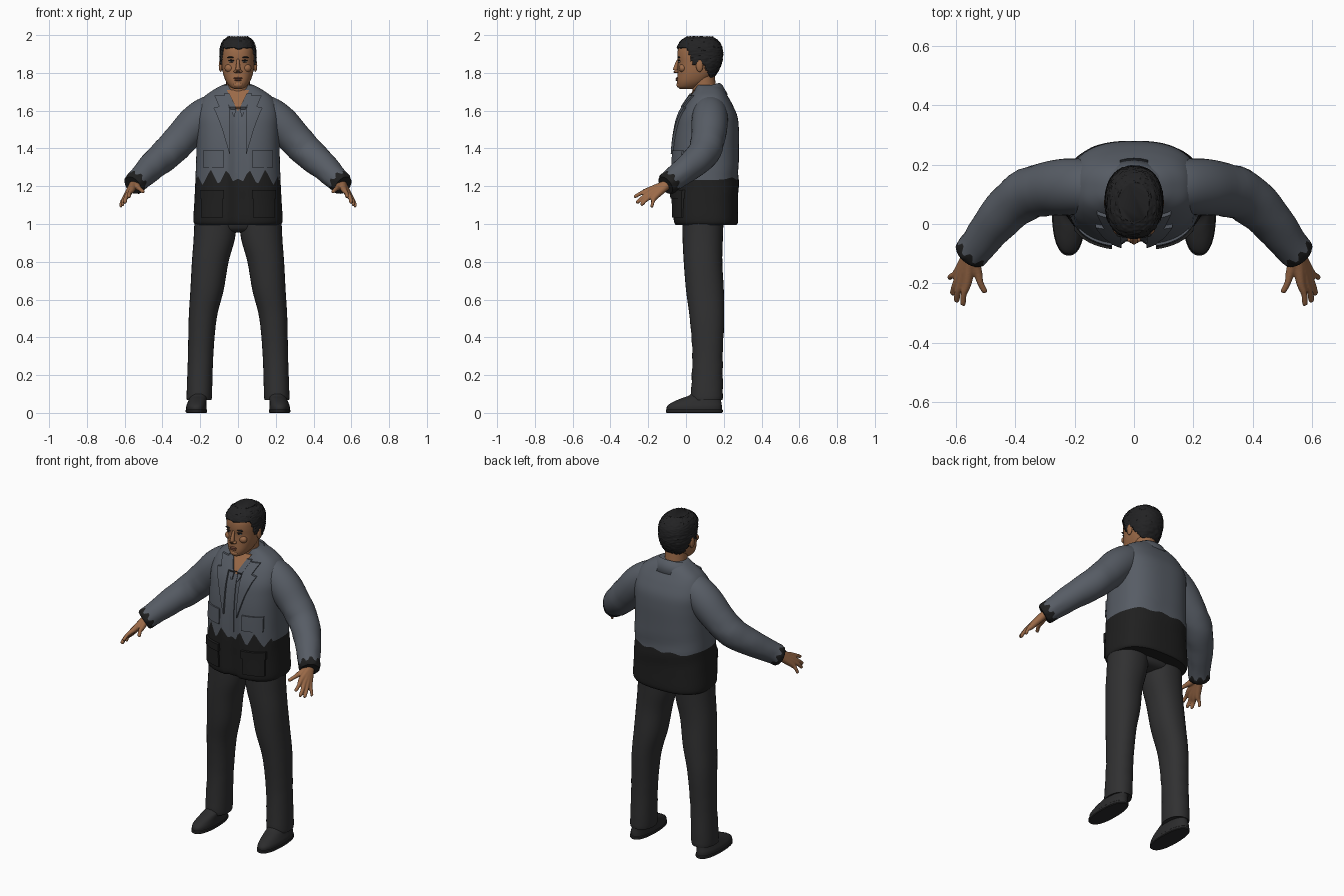
import bpy, bmesh, math, random
from mathutils import Vector

random.seed(4)
if "Cube" in bpy.data.objects:
    bpy.data.objects.remove(bpy.data.objects["Cube"])


def material(name, r, g, b):
    m = bpy.data.materials.new(name)
    m.use_nodes = True
    m.diffuse_color = (r, g, b, 1)
    m.node_tree.nodes["Principled BSDF"].inputs["Base Color"].default_value = (r, g, b, 1)
    return m


GREY = material("jacket grey", .095, .108, .13)
BLACK = material("jacket black", .014, .014, .014)
TROUSER = material("trouser charcoal", .03, .03, .031)
SHOE = material("shoe charcoal", .025, .025, .026)
SKIN = material("skin brown", .33, .145, .065)
LIP = material("lip brown", .2, .075, .045)
HAIR = material("hair black", .016, .016, .017)
EYE = material("eye white", .4, .36, .32)


def finish(name, bm, mats, angle=50):
    bmesh.ops.recalc_face_normals(bm, faces=bm.faces)
    me = bpy.data.meshes.new(name)
    bm.to_mesh(me)
    bm.free()
    for m in mats:
        me.materials.append(m)
    me.shade_smooth()
    me.set_sharp_from_angle(angle=math.radians(angle))
    ob = bpy.data.objects.new(name, me)
    bpy.context.collection.objects.link(ob)
    return ob


def smooth_keys(keys, steps=5):
    # Catmull-Rom interpolation through rows of numbers
    out = []
    for i in range(len(keys) - 1):
        rows = [keys[max(0, min(len(keys) - 1, i + k))] for k in (-1, 0, 1, 2)]
        for s in range(steps):
            t = s / steps
            out.append([b + .5 * t * (c - a + t * (2*a - 5*b + 4*c - d + t * (3*(b - c) + d - a)))
                        for a, b, c, d in zip(*rows)])
    return out + [list(keys[-1])]


def oval(row, segs=32, n=2.3):
    z, cx, hw, yf, yb = row
    pts = []
    for j in range(segs):
        c, s = math.cos(math.tau * j / segs), math.sin(math.tau * j / segs)
        pts.append(Vector((cx + hw * math.copysign(abs(c) ** (2 / n), c),
                           (yf + yb) / 2 + (yb - yf) / 2 * math.copysign(abs(s) ** (2 / n), s), z)))
    return pts


def skin_rings(bm, rings, split=0, caps=True):
    # faces before ring number split get the second material
    vs = [[bm.verts.new(p) for p in r] for r in rings]
    n = len(vs[0])
    for i in range(len(vs) - 1):
        for j in range(n):
            f = bm.faces.new((vs[i][j], vs[i][(j+1) % n], vs[i+1][(j+1) % n], vs[i+1][j]))
            f.material_index = int(i < split)
    if caps:
        for i in (0, -1):
            bm.faces.new(vs[i]).material_index = int(i == 0 and split > 0)


def loft(name, rings, mats, split=0, angle=50):
    bm = bmesh.new()
    skin_rings(bm, rings, split)
    return finish(name, bm, mats, angle)


def tube_rings(keys, segs=16, steps=4):
    rows = smooth_keys(keys, steps)
    pts = [Vector(r[:3]) for r in rows]
    out = []
    for i, p in enumerate(pts):
        d = pts[min(i + 1, len(pts) - 1)] - pts[max(i - 1, 0)]
        q = d.to_track_quat('Z', 'Y')
        out.append([p + q @ Vector((math.cos(a) * rows[i][3], math.sin(a) * rows[i][3], 0))
                    for a in (math.tau * j / segs for j in range(segs))])
    return out


def ball(name, loc, scale, mat):
    bm = bmesh.new()
    bmesh.ops.create_uvsphere(bm, u_segments=16, v_segments=10, radius=1)
    for v in bm.verts:
        v.co = Vector(a * s + l for a, s, l in zip(v.co, scale, loc))
    return finish(name, bm, [mat])


# Jacket body: sections from hem to neck
BODY = smooth_keys([(.995, 0, .226, -.055, .268), (1.02, 0, .236, -.066, .276),
                    (1.12, 0, .231, -.07, .275), (1.24, 0, .225, -.074, .278),
                    (1.4, 0, .22, -.068, .28), (1.5, 0, .22, -.055, .28),
                    (1.57, 0, .22, -.038, .272), (1.63, 0, .205, -.008, .247),
                    (1.675, 0, .178, .022, .222), (1.71, 0, .13, .045, .2), (1.735, 0, .085, .055, .175)], 6)


def recess(x, z):
    return .014 if abs(x) < .042 and z < 1.62 else 0


def front_y(x, z):
    a, b = next(((p, q) for p, q in zip(BODY, BODY[1:]) if p[0] <= z <= q[0]), BODY[-2:])
    t = (z - a[0]) / (b[0] - a[0])
    _, _, hw, yf, yb = [u + (w - u) * t for u, w in zip(a, b)]
    k = max(0, 1 - abs(x / hw) ** 2.6) ** (1 / 2.6)
    return (yf + yb) / 2 - (yb - yf) / 2 * k + recess(x, z)


body = [oval(r, 96, 2.6) for r in BODY]
for ring in body:
    for p in ring:
        fade = max(0, 1 - abs(p.z - 1.24) / .12)
        if p.y < .02:
            p.y += recess(p.x, p.z)
            saw = abs((abs(p.x) / .085 + .3) % 1 - .5) * 2
            p.z += (saw * .085 - .035) * fade
        else:
            p.z += .006 * fade * math.sin(p.x * 50)
            p.y += .004 * math.sin(p.z * 38 + p.x * 9) * fade
loft("jacket_body", body, [GREY, BLACK], 18)


def panel(name, rows, mat, off=.008, thick=.008, cols=8):
    # thin cloth plate following the jacket front; rows are height, inner x, outer x
    rows = [r for a, b in zip(rows, rows[1:])
            for r in ([u + (w - u) * t / 4 for u, w in zip(a, b)] for t in range(4))] + [rows[-1]]
    bm = bmesh.new()
    vs = [[bm.verts.new((x, front_y(x, z) - off, z))
           for x in (x0 + (x1 - x0) * k / cols for k in range(cols + 1))] for z, x0, x1 in rows]
    top = [bm.faces.new((a[k], a[k+1], b[k+1], b[k])) for a, b in zip(vs, vs[1:]) for k in range(cols)]
    back = bmesh.ops.extrude_face_region(bm, geom=top)
    for v in back["geom"]:
        if isinstance(v, bmesh.types.BMVert):
            v.co.y += thick
    return finish(name, bm, [mat], 35)


panel("neck_opening", [(1.6, -.004, .004), (1.64, -.022, .022), (1.71, -.06, .06)], SKIN, .006)
panel("shirt_placket", [(1.27, -.014, .014), (1.45, -.012, .012), (1.6, -.008, .008)], GREY, .005)

# Collar wrapped round the neck, open at the front
bm = bmesh.new()
strip = []
for k in range(33):
    a = math.radians(-145 + 290 * k / 32)
    c, s, drop = math.cos(a), math.sin(a), .04 * (1 - math.cos(a)) / 2
    strip.append([bm.verts.new((r * s, .11 + ry * c, h - drop))
                  for r, ry, h in ((.078, .058, 1.72), (.088, .068, 1.748), (.108, .083, 1.735), (.142, .112, 1.685))])
for a, b in zip(strip, strip[1:]):
    for k in range(3):
        bm.faces.new((a[k], a[k+1], b[k+1], b[k]))
collar = finish("jacket_collar", bm, [GREY], 60)
mod = collar.modifiers.new("thickness", 'SOLIDIFY')
mod.thickness = .01

# Trouser seat under the hem
loft("trouser_seat", [oval(r) for r in smooth_keys(
    [(.955, 0, .06, .05, .13), (.98, 0, .17, .0, .19), (1.1, 0, .21, -.02, .21)])], [TROUSER])

for s, side in ((1, "left_"), (-1, "right_")):
    # Lapels and pockets
    panel(side + "lapel", [(z, a * s, b * s) for z, a, b in (
        (1.37, .042, .045), (1.5, .043, .083), (1.585, .044, .115), (1.615, .046, .13),
        (1.622, .047, .1), (1.68, .066, .125))], GREY, .012, .012)
    panel(side + "shirt_collar", [(z, a * s, b * s) for z, a, b in (
        (1.57, .016, .024), (1.62, .012, .045), (1.69, .045, .075))], GREY, .014, .01)
    panel(side + "chest_pocket", [(z, .075 * s, .185 * s) for z in (1.3, 1.39)], GREY, .009, .009)
    panel(side + "hip_pocket", [(z, .08 * s, .195 * s) for z in (1.035, 1.15)], BLACK, .01, .01)
    panel(side + "pocket_flap", [(z, .075 * s, .2 * s) for z in (1.135, 1.18)], BLACK, .016, .016)

    # Sleeve, listed from cuff to shoulder, with a ragged dark cuff
    rings = tube_rings([(x * s, y, z, r) for x, y, z, r in (
        (.558, -.108, 1.205, .05), (.548, -.096, 1.214, .06), (.523, -.067, 1.238, .062),
        (.455, .02, 1.305, .074), (.375, .092, 1.375, .085), (.3, .117, 1.452, .09),
        (.225, .125, 1.532, .096), (.15, .127, 1.59, .09), (.08, .13, 1.61, .07))], 32)
    along = Vector((-.5 * s, .6, .5)).normalized()
    for i, ring in enumerate(rings):
        for j, p in enumerate(ring):
            p += along * max(0, 1 - abs(i - 6) / 5) * (.014 if j % 4 < 2 else -.008)
            if 8 < i < 20:
                p += Vector((0, .6, .4)) * .004 * math.sin(i * 1.6 + j * .3)
    loft(side + "sleeve", rings, [GREY, BLACK], 6)

    # Hand: overlapping fingers and palm fused together
    bm = bmesh.new()
    wrist = Vector((.55, -.095, 1.213))
    for knuckle, tip, r in (((.563, -.2, 1.178), (.578, -.275, 1.143), .0105),
                            ((.58, -.198, 1.16), (.6, -.262, 1.112), .011),
                            ((.592, -.187, 1.147), (.613, -.238, 1.1), .0105),
                            ((.598, -.168, 1.138), (.624, -.182, 1.09), .0095),
                            ((.527, -.165, 1.192), (.502, -.232, 1.17), .011)):
        k, t = Vector(knuckle), Vector(tip)
        path = [(wrist, .024), (wrist.lerp(k, .5), .02), (k, .0155), (k.lerp(t, .5) + Vector((.004, 0, .003)), r),
                (k.lerp(t, .92), r * .9), (t, r * .45)]
        skin_rings(bm, tube_rings([(p.x * s, p.y, p.z, w) for p, w in path], 12))
    hand = finish(side + "hand", bm, [SKIN])
    mod = hand.modifiers.new("fuse", 'REMESH')
    mod.mode, mod.voxel_size, mod.use_smooth_shade = 'VOXEL', .004, True
    mod = hand.modifiers.new("soften", 'SMOOTH')
    mod.iterations = 3

    # Trouser leg with faint folds
    rings = [oval((z, cx * s, hw, yf, yb), 32, 2.2) for z, cx, hw, yf, yb in smooth_keys([
        (.07, .205, .062, .034, .186), (.09, .205, .067, .026, .195), (.3, .198, .067, .034, .194),
        (.5, .187, .074, .02, .202), (.65, .164, .088, .0, .2), (.8, .147, .097, -.012, .192),
        (.92, .126, .109, -.018, .195), (1.05, .115, .114, -.02, .2)])]
    for ring in rings:
        for j, p in enumerate(ring):
            p.y += .003 * math.sin(p.z * 70 + j * .4) * max(0, 1 - abs(p.z - .25) / .25)
    loft(side + "trouser_leg", rings, [TROUSER])

    # Shoe upper and sole
    loft(side + "shoe", [oval((z, cx * s, hw, yf, yb)) for z, cx, hw, yf, yb in smooth_keys([
        (.012, .22, .054, -.102, .19), (.035, .22, .054, -.1, .19), (.055, .217, .05, -.075, .187),
        (.075, .212, .047, -.03, .185), (.095, .207, .045, .02, .18), (.13, .205, .045, .045, .175)])], [SHOE])
    loft(side + "sole", [oval((z, .22 * s, w, -.1 - e, .188 + e)) for z, w, e in (
        (0, .053, .003), (.004, .057, .007), (.015, .057, .007), (.018, .054, .003))], [SHOE], 0, 30)

    # Face details
    ball(side + "eye", (.034 * s, -.034, 1.86), (.015, .008, .0055), EYE)
    ball(side + "iris", (.034 * s, -.0385, 1.86), (.006, .005, .0052), HAIR)
    ball(side + "upper_lid", (.034 * s, -.036, 1.866), (.018, .008, .004), HAIR)
    ball(side + "brow", (.037 * s, -.037, 1.882), (.022, .008, .0045), HAIR)
    ball(side + "cheek", (.045 * s, -.018, 1.825), (.026, .02, .022), SKIN)
    ball(side + "nostril", (.013 * s, -.05, 1.808), (.01, .012, .008), SKIN)
    ball(side + "ear", (.092 * s, .072, 1.838), (.01, .019, .033), SKIN)

# Neck, head and nose
loft("neck", tube_rings([(0, .115, 1.6, .075), (0, .1, 1.69, .064), (0, .088, 1.8, .062)], 24), [SKIN])
HEAD = smooth_keys([(1.716, 0, .022, -.034, .04), (1.726, 0, .042, -.043, .07), (1.755, 0, .064, -.047, .115),
                    (1.8, 0, .08, -.044, .155), (1.85, 0, .087, -.042, .178), (1.89, 0, .088, -.046, .184),
                    (1.93, 0, .085, -.041, .179), (1.963, 0, .07, -.02, .158), (1.984, 0, .042, .015, .125)])
loft("head", [oval(r, 40) for r in HEAD], [SKIN], 0, 80)
loft("nose", tube_rings([(0, -.036, 1.876, .007), (0, -.048, 1.85, .009), (0, -.056, 1.815, .013),
                         (0, -.052, 1.802, .008)], 14), [SKIN], 0, 80)
ball("upper_lip", (0, -.046, 1.772), (.023, .009, .005), LIP)
ball("lower_lip", (0, -.046, 1.763), (.02, .009, .006), LIP)
ball("chin", (0, -.036, 1.737), (.026, .014, .016), SKIN)

# Cropped hair: enlarged head shell with the face cut away
bm = bmesh.new()
shell = [oval((1.72 + (z - 1.72) * 1.033, 0, hw + .009, yf - .007, yb + .012), 72)
         for z, _, hw, yf, yb in smooth_keys(HEAD[10:], 2)]
skin_rings(bm, shell)


def bare(c):
    if c.z > 1.932:
        return False
    return c.y < (.005 + (1.932 - c.z) * .35 if c.z > 1.845 else .095 + (1.845 - c.z) * .5) or c.z < 1.775


cut = [f for f in bm.faces if bare(f.calc_center_median())]
bmesh.ops.delete(bm, geom=cut, context='FACES')
for v in bm.verts:
    v.co += (v.co - Vector((0, .07, 1.87))).normalized() * random.uniform(-.003, .003)
hair = finish("hair", bm, [HAIR], 60)
mod = hair.modifiers.new("thickness", 'SOLIDIFY')
mod.thickness, mod.offset = .011, -1
